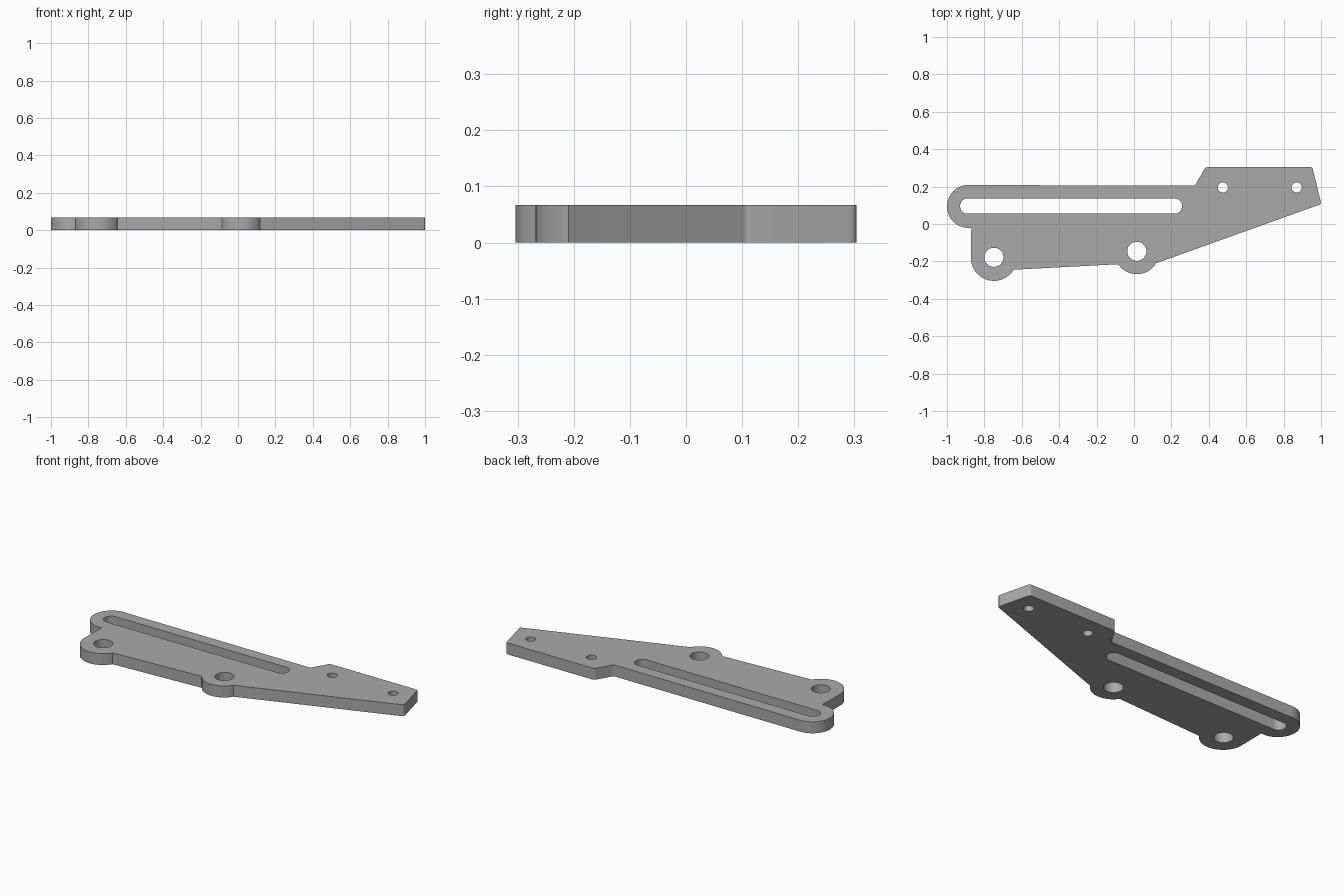
import bpy
from math import cos, sin, radians
from mathutils import Vector

if "Cube" in bpy.data.objects:
    bpy.data.objects.remove(bpy.data.objects["Cube"])

THICK = 0.067


def arc(cx, cy, r, start, end, steps=24):
    """Points along a circular arc, angles in degrees."""
    angles = [radians(start + (end - start) * i / steps) for i in range(steps + 1)]
    return [Vector((cx + r * cos(a), cy + r * sin(a))) for a in angles]


def rounded(before, corner, after, size, steps=6):
    """Soft corner between two straight edges."""
    c = Vector(corner)
    a = c + (Vector(before) - c).normalized() * size
    b = c + (Vector(after) - c).normalized() * size
    return [a.lerp(c, i / steps).lerp(c.lerp(b, i / steps), i / steps)
            for i in range(steps + 1)]


def circle(cx, cy, r):
    return arc(cx, cy, r, 0, 360, 48)[:-1]


# Outer outline, counter-clockwise from the slotted arm's round end
outline = arc(-0.885, 0.094, 0.115, 83, 277, 40)
outline += [Vector((-0.87, -0.022))]
outline += arc(-0.749, -0.181, 0.123, 180, 329, 32)
outline += arc(0.015, -0.148, 0.12, 214, 329, 28)

# Angled mounting tab with softened corners
lobe_end = outline[-1]
tip, top_right, top_left, step = (1.002, 0.107), (0.953, 0.304), (0.383, 0.304), (0.325, 0.205)
arm_top = outline[0]
tab = [lobe_end, tip, top_right, top_left, step, arm_top]
for i in range(1, 5):
    outline += rounded(tab[i - 1], tab[i], tab[i + 1], 0.012)

# Long slot, two pivot holes and two screw holes
slot = arc(-0.889, 0.096, 0.041, 90, 270) + arc(0.216, 0.096, 0.041, -90, 90)
holes = [slot, circle(-0.749, -0.178, 0.051), circle(0.015, -0.146, 0.051),
         circle(0.475, 0.195, 0.027), circle(0.87, 0.195, 0.027)]

# Filled flat profile with thickness
curve = bpy.data.curves.new("plate_profile", "CURVE")
curve.dimensions = "2D"
curve.fill_mode = "BOTH"
curve.extrude = THICK / 2
for loop in [outline] + holes:
    spline = curve.splines.new("POLY")
    spline.points.add(len(loop) - 1)
    for point, p in zip(spline.points, loop):
        point.co = (p.x, p.y, 0, 1)
    spline.use_cyclic_u = True

plate = bpy.data.objects.new("bracket_plate", curve)
plate.location.z = THICK / 2
bpy.context.collection.objects.link(plate)

# Turn the profile into a clean welded mesh
bpy.ops.object.select_all(action="DESELECT")
plate.select_set(True)
bpy.context.view_layer.objects.active = plate
bpy.ops.object.convert(target="MESH")
plate = bpy.context.object
bpy.ops.object.mode_set(mode="EDIT")
bpy.ops.mesh.select_all(action="SELECT")
bpy.ops.mesh.remove_doubles(threshold=0.0002)
bpy.ops.mesh.normals_make_consistent(inside=False)
bpy.ops.object.mode_set(mode="OBJECT")
bpy.ops.object.shade_smooth_by_angle(angle=radians(25))

# Plain grey metal
grey = bpy.data.materials.new("plain_grey")
grey.use_nodes = True
colour = (0.4, 0.4, 0.4, 1)
grey.diffuse_color = colour
grey.node_tree.nodes["Principled BSDF"].inputs["Base Color"].default_value = colour
plate.data.materials.clear()
plate.data.materials.append(grey)
